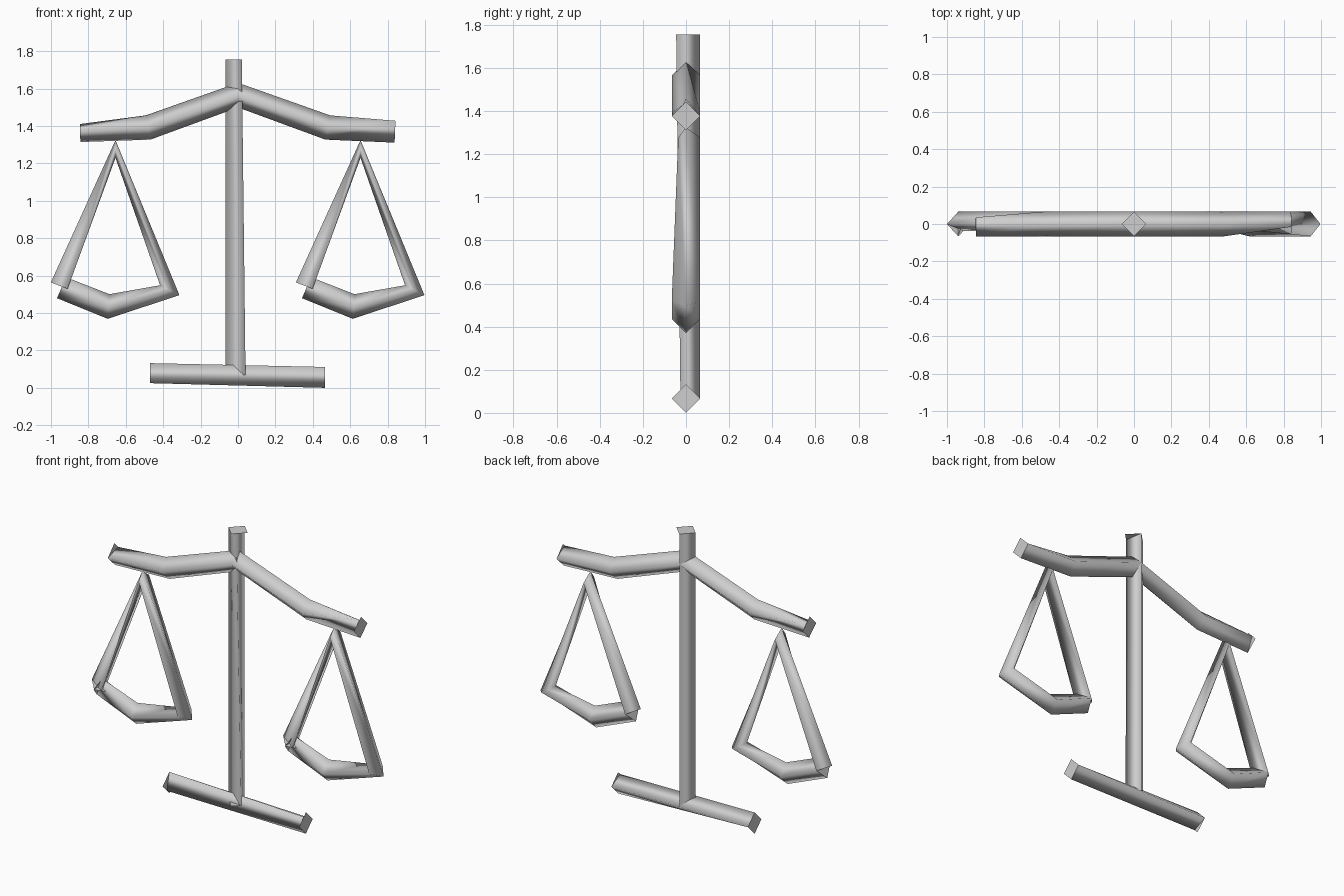
import bpy, bmesh
from mathutils import Vector

if "Cube" in bpy.data.objects:
    bpy.data.objects.remove(bpy.data.objects["Cube"])

R = 0.066  # bar radius
metal = bpy.data.materials.new("grey_metal")
metal.diffuse_color = (0.62, 0.62, 0.62, 1)
metal.use_nodes = True
metal.node_tree.nodes["Principled BSDF"].inputs["Base Color"].default_value = metal.diffuse_color

FULL = [(1, 0), (0, 1), (-1, 0), (0, -1)]  # diamond section: (in-plane normal, y)


def bar(name, path, rings, shift=0.0):
    """Sweep four-point sections along an x-z path and close the ends with diamond plates."""
    pts = [Vector(p) for p in path]
    bm = bmesh.new()

    def section(i, ring):
        t = Vector((0, 0))
        if i > 0:
            t += (pts[i] - pts[i - 1]).normalized()
        if i < len(pts) - 1:
            t += (pts[i + 1] - pts[i]).normalized()
        t.normalize()
        n = Vector((-t.y, t.x))
        return [bm.verts.new((pts[i].x + n.x * a * R + shift, b * R,
                              pts[i].y + n.y * a * R)) for a, b in ring]

    loops = [section(i, r) for i, r in enumerate(rings)]
    for a, b in zip(loops, loops[1:]):
        for k in range(4):
            j = (k + 1) % 4
            bm.faces.new((a[k], a[j], b[j], b[k]))
    # Sections with a repeated point collapse to triangles
    bmesh.ops.remove_doubles(bm, verts=bm.verts[:], dist=1e-5)
    bmesh.ops.recalc_face_normals(bm, faces=bm.faces[:])
    for f in bm.faces:
        f.smooth = True
    # End plates
    first = bm.faces.new(section(0, FULL))
    last = bm.faces.new(section(len(pts) - 1, FULL))
    bm.normal_update()
    for f, d in ((first, pts[0] - pts[1]), (last, pts[-1] - pts[-2])):
        if f.normal.dot(Vector((d.x, 0, d.y))) < 0:
            f.normal_flip()
    me = bpy.data.meshes.new(name)
    bm.to_mesh(me)
    bm.free()
    me.materials.append(metal)
    ob = bpy.data.objects.new(name, me)
    bpy.context.collection.objects.link(ob)
    return ob


def tri_front(p):
    """Section whose front corner has slid up to the top corner."""
    return [p, (0, 1), (-1, 0), p]


# Foot bar
bar("base", [(-0.47, R), (0.465, R)],
    [[(1, 0), (0, 1), (-0.62, -0.38), (-0.62, -0.38)], tri_front((0.69, -0.31))])

# Upright
bar("post", [(0, 0.07), (0, 1.755)],
    [[(1, 0), (0, 1), (-0.61, -0.39), (-0.61, -0.39)],
     [(1, 0), (0, 1), (-0.31, -0.69), (-0.31, -0.69)]])

# Bent cross beam
bar("beam", [(-0.845, 1.38), (-0.48, 1.392), (0, 1.565), (0.48, 1.392), (0.84, 1.377)],
    [[(0.46, 0.54), (0.46, 0.54), (-1, 0), (0, -1)], FULL, FULL, FULL,
     tri_front((0.77, -0.23))])

# Hanging pans: bowl, right leg, narrow top, left leg
for name, shift in (("left_pan", 0.0), ("right_pan", 1.31)):
    bar(name,
        [(-0.942, 0.54), (-0.692, 0.435), (-0.365, 0.522), (-0.655, 1.277), (-0.939, 0.54)],
        [tri_front((0.85, -0.15)), FULL,
         [(0.88, 0), (0, 1), (-0.88, 0), (0, -1)],
         [(0.72, 0), (0, 1), (-0.72, 0), (0, -0.55)],
         tri_front((0.45, -0.55))], shift)
